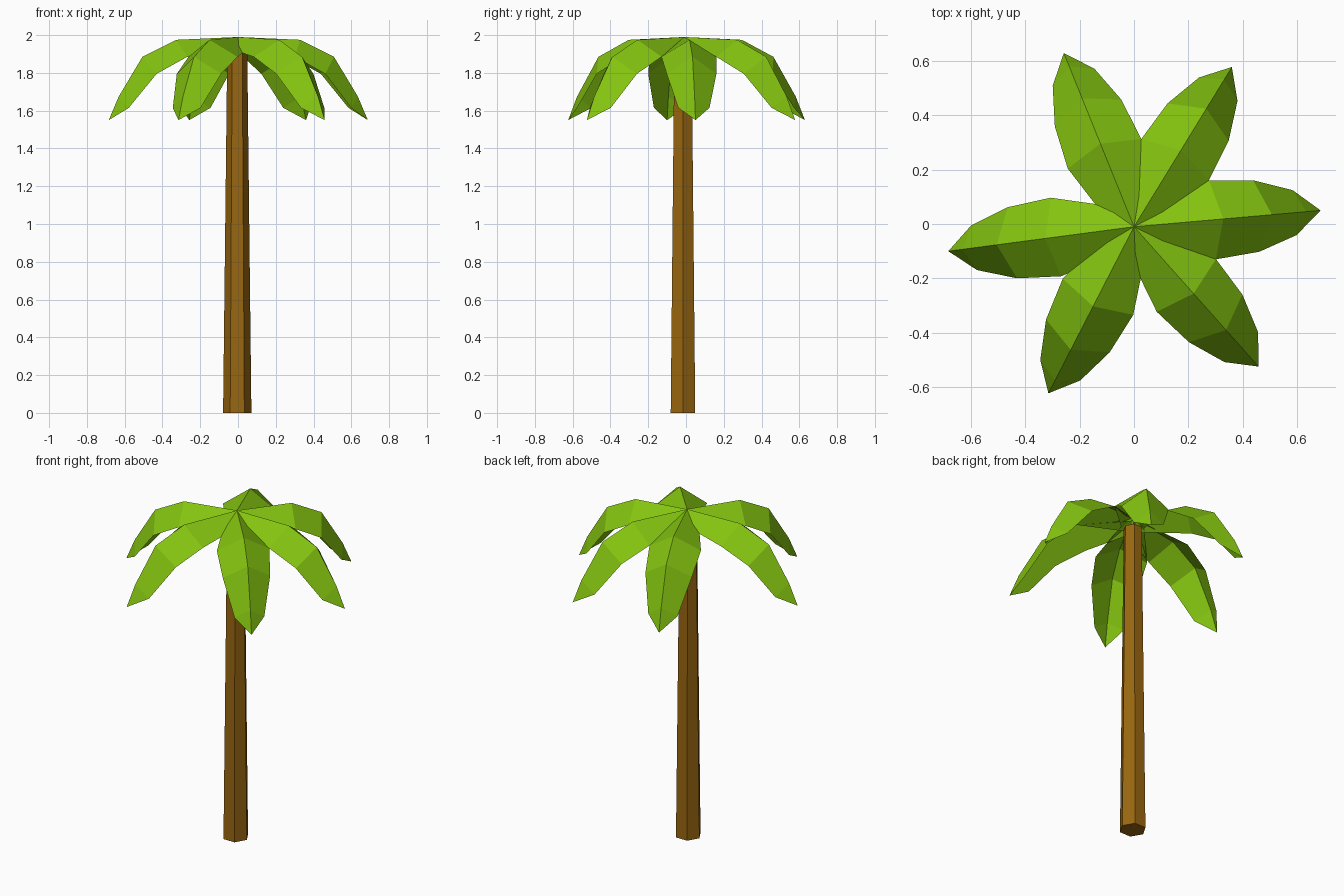
import bpy, bmesh, math
from mathutils import Matrix, Vector

cube = bpy.data.objects.get("Cube")
if cube:
    bpy.data.objects.remove(cube)


def material(name, rgb):
    mat = bpy.data.materials.new(name)
    mat.use_nodes = True
    mat.diffuse_color = (*rgb, 1)
    mat.node_tree.nodes["Principled BSDF"].inputs["Base Color"].default_value = (*rgb, 1)
    return mat


def add_object(name, bm, mat):
    mesh = bpy.data.meshes.new(name)
    bm.to_mesh(mesh)
    bm.free()
    mesh.materials.append(mat)
    obj = bpy.data.objects.new(name, mesh)
    bpy.context.collection.objects.link(obj)
    return obj


bark = material("bark brown", (0.32, 0.135, 0.005))
green = material("leaf green", (0.23, 0.55, 0.005))

# Tapered hexagonal trunk
HEIGHT = 1.925
bm = bmesh.new()
bmesh.ops.create_cone(bm, cap_ends=True, segments=6, radius1=0.075, radius2=0.053, depth=HEIGHT,
                      matrix=Matrix.Translation((-0.004, -0.016, HEIGHT / 2))
                      @ Matrix.Rotation(math.radians(30), 4, "Z"))
# Turn the corners so that two of them lie on the x axis
corner = max(bm.verts, key=lambda v: v.co.x).co
if abs(corner.y + 0.016) > 0.01:
    bmesh.ops.rotate(bm, verts=bm.verts, cent=(-0.004, -0.016, 0),
                     matrix=Matrix.Rotation(math.radians(30), 3, "Z"))
add_object("trunk", bm, bark)

# Leaf cross-sections: rib reach, rib height, edge reach, edge height, half width
SECTIONS = [
    (0.0, 1.99, 0.0, 1.93, 0.065),
    (0.33, 1.975, 0.29, 1.885, 0.146),
    (0.51, 1.885, 0.452, 1.795, 0.132),
    (0.637, 1.675, 0.594, 1.615, 0.083),
]
TIP = (0.69, 0, 1.55)


def leaf(name, angle):
    """Folded leaf sheet arching out from the crown."""
    bm = bmesh.new()
    rows = []
    for rib, rib_z, edge, edge_z, half in SECTIONS:
        points = [(edge, half, edge_z), (rib, 0, rib_z), (edge, -half, edge_z)]
        rows.append([bm.verts.new(p) for p in points])
    for a, b in zip(rows, rows[1:]):
        for i in range(2):
            bm.faces.new((a[i], a[i + 1], b[i + 1], b[i]))
    tip = bm.verts.new(TIP)
    for i in range(2):
        bm.faces.new((rows[-1][i], rows[-1][i + 1], tip))
    bmesh.ops.recalc_face_normals(bm, faces=bm.faces)
    if sum(f.normal.z for f in bm.faces) < 0:
        bmesh.ops.reverse_faces(bm, faces=bm.faces)
    obj = add_object(name, bm, green)
    obj.location = Vector((0, -0.01, 0))
    obj.rotation_euler.z = math.radians(angle)


for number, angle in enumerate((5, 58.5, 112, 187.5, 242.8, 311.7), 1):
    leaf(f"leaf_{number}", angle)
